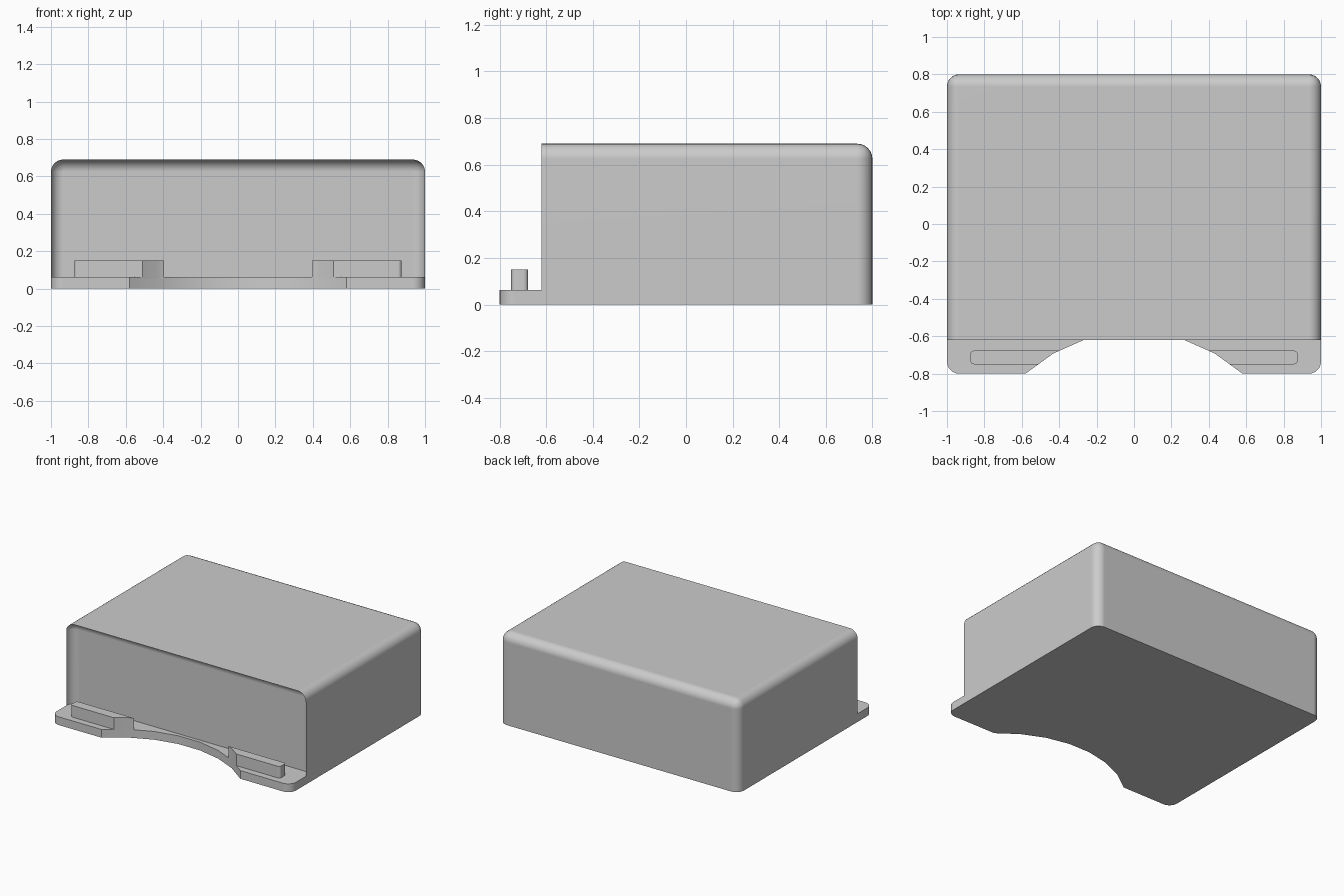
import bpy, bmesh, math

if "Cube" in bpy.data.objects:
    bpy.data.objects.remove(bpy.data.objects["Cube"])

grey = bpy.data.materials.new("light_grey")
grey.diffuse_color = (0.6, 0.6, 0.6, 1)
grey.use_nodes = True
grey.node_tree.nodes["Principled BSDF"].inputs["Base Color"].default_value = grey.diffuse_color

FRONT, BACK = -0.62, 0.80      # housing depth range
BASE, TOP = 0.062, 0.69        # base plate height, overall height
R, SEG = 0.065, 6              # edge rounding


def finish(bm, name):
    bmesh.ops.recalc_face_normals(bm, faces=bm.faces)
    mesh = bpy.data.meshes.new(name)
    bm.to_mesh(mesh)
    bm.free()
    mesh.materials.append(grey)
    ob = bpy.data.objects.new(name, mesh)
    bpy.context.collection.objects.link(ob)
    bpy.ops.object.select_all(action='DESELECT')
    bpy.context.view_layer.objects.active = ob
    ob.select_set(True)
    bpy.ops.object.shade_smooth_by_angle(angle=math.radians(25))
    ob.modifiers.new("flat_panels", 'WEIGHTED_NORMAL').keep_sharp = True
    return ob


def prism(name, outline, z0, z1):
    """Extrude a flat outline upward."""
    bm = bmesh.new()
    face = bm.faces.new([bm.verts.new((x, y, z0)) for x, y in outline])
    new = bmesh.ops.extrude_face_region(bm, geom=[face])["geom"]
    bmesh.ops.translate(bm, vec=(0, 0, z1 - z0),
                        verts=[v for v in new if isinstance(v, bmesh.types.BMVert)])
    return finish(bm, name)


def corner(cx, cy, r, start, n):
    """Quarter-circle points, counter-clockwise from the start angle."""
    return [(cx + r * math.cos(math.radians(start + 90 * i / n)),
             cy + r * math.sin(math.radians(start + 90 * i / n))) for i in range(n + 1)]


# Base plate with rounded corners and a faceted arc notch at the front
notch = [(0.865 * math.sin(math.radians(a)), -1.442 + 0.865 * math.cos(math.radians(a)))
         for a in range(-42, 43, 12)]
outline = (notch
           + corner(1 - R, -0.8 + R, R, 270, SEG)
           + corner(1 - R, BACK - R, R, 0, SEG)
           + corner(-1 + R, BACK - R, R, 90, SEG)
           + corner(-1 + R, -0.8 + R, R, 180, SEG))
prism("base_plate", outline, 0, BASE)

# Housing: box rounded on its back, side and top edges
bm = bmesh.new()
bmesh.ops.create_cube(bm, size=1)
for v in bm.verts:
    v.co = (v.co.x * 2,
            BACK if v.co.y > 0 else FRONT,
            TOP if v.co.z > 0 else BASE)
edges = []
for e in bm.edges:
    a, b = (v.co for v in e.verts)
    upper = a.z > 0.5 and b.z > 0.5
    on_front = a.y < 0 and b.y < 0
    back_upright = a.y > 0 and b.y > 0 and abs(a.z - b.z) > 0.1
    if (upper and not on_front) or back_upright:
        edges.append(e)
bmesh.ops.bevel(bm, geom=edges, offset=R, offset_type='OFFSET', segments=SEG,
                profile=0.5, affect='EDGES')

# Recessed front panel, meeting the rim in a hollow rounded cove
panel = next(f for f in bm.faces if all(abs(v.co.y - FRONT) < 1e-4 for v in f.verts))
for i in range(1, SEG + 1):
    a0, a1 = (math.pi / 2 * k / SEG for k in (i - 1, i))
    shrink = math.cos(a1) / math.cos(a0)
    new = bmesh.ops.extrude_face_region(bm, geom=[panel])["geom"]
    if panel.is_valid:
        bm.faces.remove(panel)
    panel = next(g for g in new if isinstance(g, bmesh.types.BMFace))
    for v in panel.verts:
        cx = max(-1 + R, min(1 - R, v.co.x))
        cz = min(TOP - R, v.co.z)
        v.co = (cx + (v.co.x - cx) * shrink,
                FRONT + R * math.sin(a1),
                cz + (v.co.z - cz) * shrink)
bmesh.ops.remove_doubles(bm, verts=bm.verts, dist=1e-4)

# One underside that follows the recess
under = [f for f in bm.faces if all(abs(v.co.z - BASE) < 1e-4 for v in f.verts)]
bmesh.ops.delete(bm, geom=under, context='FACES')
bmesh.ops.holes_fill(bm, edges=[e for e in bm.edges if e.is_boundary], sides=0)
finish(bm, "housing")

# Raised ribs on the two front tabs, trimmed along the notch
rib = ([(0.396, -0.677), notch[-2], (0.511, -0.75)]
       + corner(0.855, -0.73, 0.02, 270, 4)
       + corner(0.855, -0.697, 0.02, 0, 4))
for side, s in (("left", -1), ("right", 1)):
    prism(side + "_rib", [(s * x, y) for x, y in rib], BASE - 0.01, 0.15)
